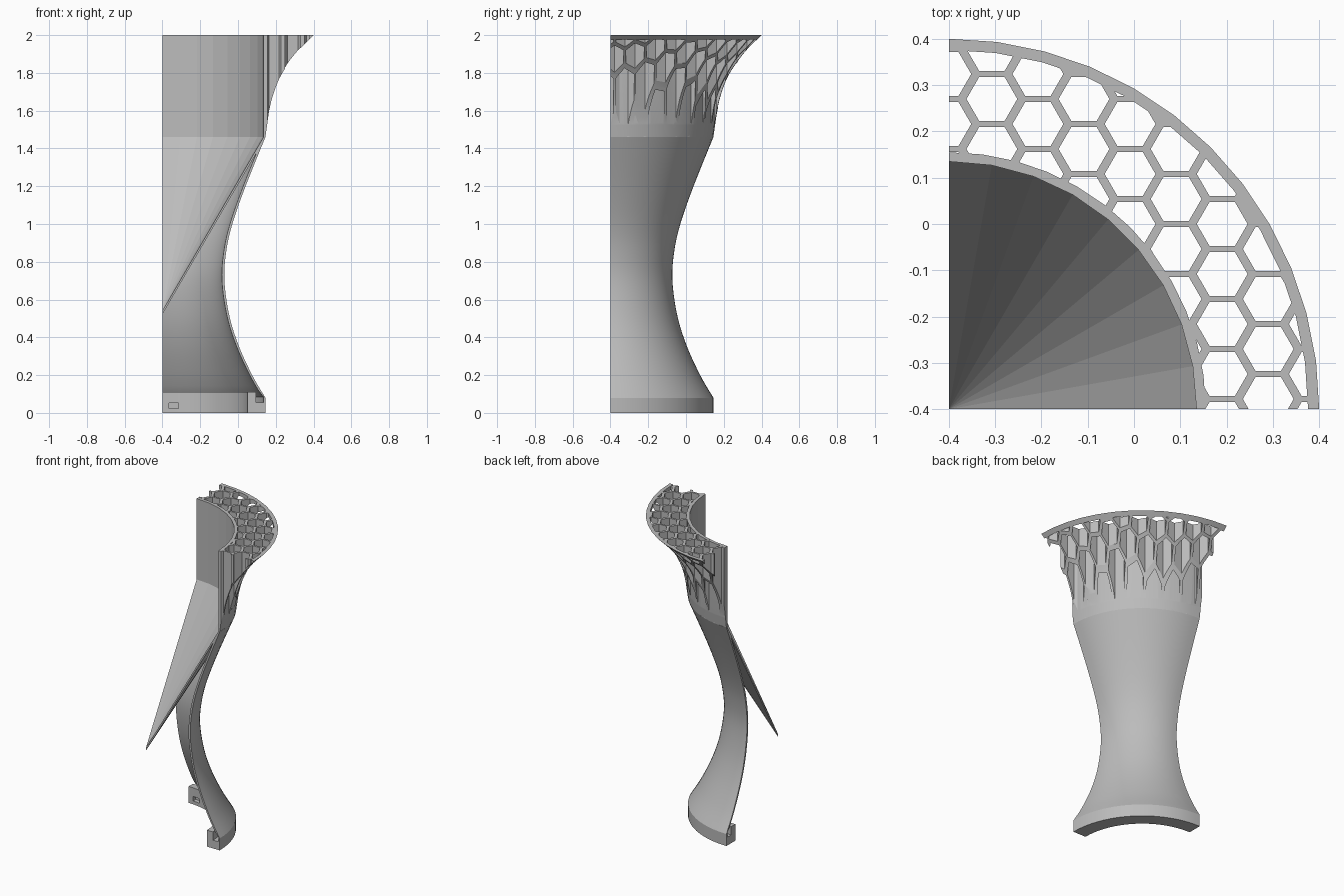
import bpy, bmesh, math

if "Cube" in bpy.data.objects:
    bpy.data.objects.remove(bpy.data.objects["Cube"])

AX, AY = -0.4, -0.4          # axis of revolution; the model is one quarter turn

grey = bpy.data.materials.new("light grey")
grey.diffuse_color = (0.5, 0.5, 0.5, 1)
grey.use_nodes = True
grey.node_tree.nodes["Principled BSDF"].inputs["Base Color"].default_value = grey.diffuse_color


def finish(name, bm):
    bmesh.ops.remove_doubles(bm, verts=bm.verts, dist=1e-5)
    bmesh.ops.recalc_face_normals(bm, faces=bm.faces)
    me = bpy.data.meshes.new(name)
    bm.to_mesh(me)
    bm.free()
    me.materials.append(grey)
    ob = bpy.data.objects.new(name, me)
    bpy.context.collection.objects.link(ob)
    return ob


def lathe(name, profile, segs, a0=0, a1=90):
    """Revolve a closed (r, z) profile through an arc and cap both ends."""
    bm = bmesh.new()
    rings = []
    for i in range(segs + 1):
        a = math.radians(a0 + (a1 - a0) * i / segs)
        rings.append([bm.verts.new((AX + r * math.cos(a), AY + r * math.sin(a), z))
                      for r, z in profile])
    n = len(profile)
    for p, q in zip(rings, rings[1:]):
        for j in range(n):
            k = (j + 1) % n
            bm.faces.new((p[j], p[k], q[k], q[j]))
    bm.faces.new(rings[0])
    bm.faces.new(rings[-1])
    bmesh.ops.remove_doubles(bm, verts=bm.verts, dist=1e-5)
    return finish(name, bm)


def spline(pts, steps=5):
    """Catmull-Rom curve through the points."""
    p = [pts[0]] + pts + [pts[-1]]
    out = []
    for a, b, c, d in zip(p, p[1:], p[2:], p[3:]):
        for s in range(steps):
            t = s / steps
            out.append(tuple(0.5 * (2 * b[k] + (c[k] - a[k]) * t
                       + (2 * a[k] - 5 * b[k] + 4 * c[k] - d[k]) * t * t
                       + (3 * b[k] - a[k] - 3 * c[k] + d[k]) * t ** 3) for k in (0, 1)))
    return out + [pts[-1]]


def boolean(ob, cutter, op):
    m = ob.modifiers.new("cut", "BOOLEAN")
    m.object, m.operation, m.solver = cutter, op, "EXACT"
    bpy.context.view_layer.objects.active = ob
    bpy.ops.object.modifier_apply(modifier=m.name)
    bpy.data.objects.remove(cutter)


def smooth(ob, deg):
    bpy.ops.object.select_all(action="DESELECT")
    ob.select_set(True)
    bpy.context.view_layer.objects.active = ob
    bpy.ops.object.shade_smooth_by_angle(angle=math.radians(deg))


# waisted outer wall with the grooved base ring
wall = spline([(0.545, 0.08), (0.475, 0.2), (0.402, 0.36), (0.353, 0.52), (0.328, 0.7),
               (0.337, 0.85), (0.37, 1.0), (0.44, 1.2), (0.545, 1.46)])
inner = [(r - 0.013, z) for r, z in wall if 0.1 < z < 1.4]
body = lathe("waisted_wall", [(0.545, 0)] + wall + [(0.535, 1.46), (0.48, 1.365)]
             + inner[::-1] + [(0.535, 0.085), (0.535, 0.055), (0.495, 0.055),
                              (0.495, 0.11), (0.45, 0.11), (0.45, 0)], 18)

# small slot in the inside of the base ring
bm = bmesh.new()
bmesh.ops.create_cube(bm, size=1)
bmesh.ops.scale(bm, vec=(0.05, 0.06, 0.03), verts=bm.verts)
bmesh.ops.translate(bm, vec=(-0.34, 0.045, 0.038), verts=bm.verts)
boolean(body, finish("slot_cutter", bm), "DIFFERENCE")
smooth(body, 25)

# faceted cup: straight wall above a thin cone
lathe("cone_cup", [(0.545, 2), (0.535, 2), (0.535, 1.46), (0, 0.54),
                   (0, 0.522), (0.535, 1.44), (0.545, 1.46)], 9)

# flared honeycomb collar
flare = spline([(0.545, 1.46), (0.566, 1.6), (0.592, 1.7), (0.635, 1.8),
                (0.705, 1.9), (0.8, 2.0)], 4)
collar = lathe("honeycomb_collar", flare + [(0.543, 2.0), (0.543, 1.46)], 12)

# hexagonal cells, trimmed so that the inner wall and outer rim stay whole
bm = bmesh.new()
R, DX, DY = 0.0549, 0.0995, 0.108
for c in range(-1, 9):
    for k in range(-2, 9):
        cx = -0.307 + DX * c
        cy = 0.27 - DY * (k + 0.5 * (c % 2))
        d = math.hypot(cx - AX, cy - AY)
        if not 0.48 < d < 0.85 or cy < -0.47:
            continue
        lo, hi = [[bm.verts.new((cx + R * math.cos(math.pi / 3 * i),
                                 cy + R * math.sin(math.pi / 3 * i), z)) for i in range(6)]
                  for z in (1.3, 2.1)]
        bm.faces.new(lo[::-1])
        bm.faces.new(hi)
        for i in range(6):
            j = (i + 1) % 6
            bm.faces.new((lo[i], lo[j], hi[j], hi[i]))
cells = finish("cell_cutter", bm)
trim = lathe("cell_trim", [(0.555, 1.2), (0.776, 1.2), (0.776, 2.2), (0.555, 2.2)], 16, -15, 105)
boolean(cells, trim, "INTERSECT")
boolean(collar, cells, "DIFFERENCE")
smooth(collar, 20)
